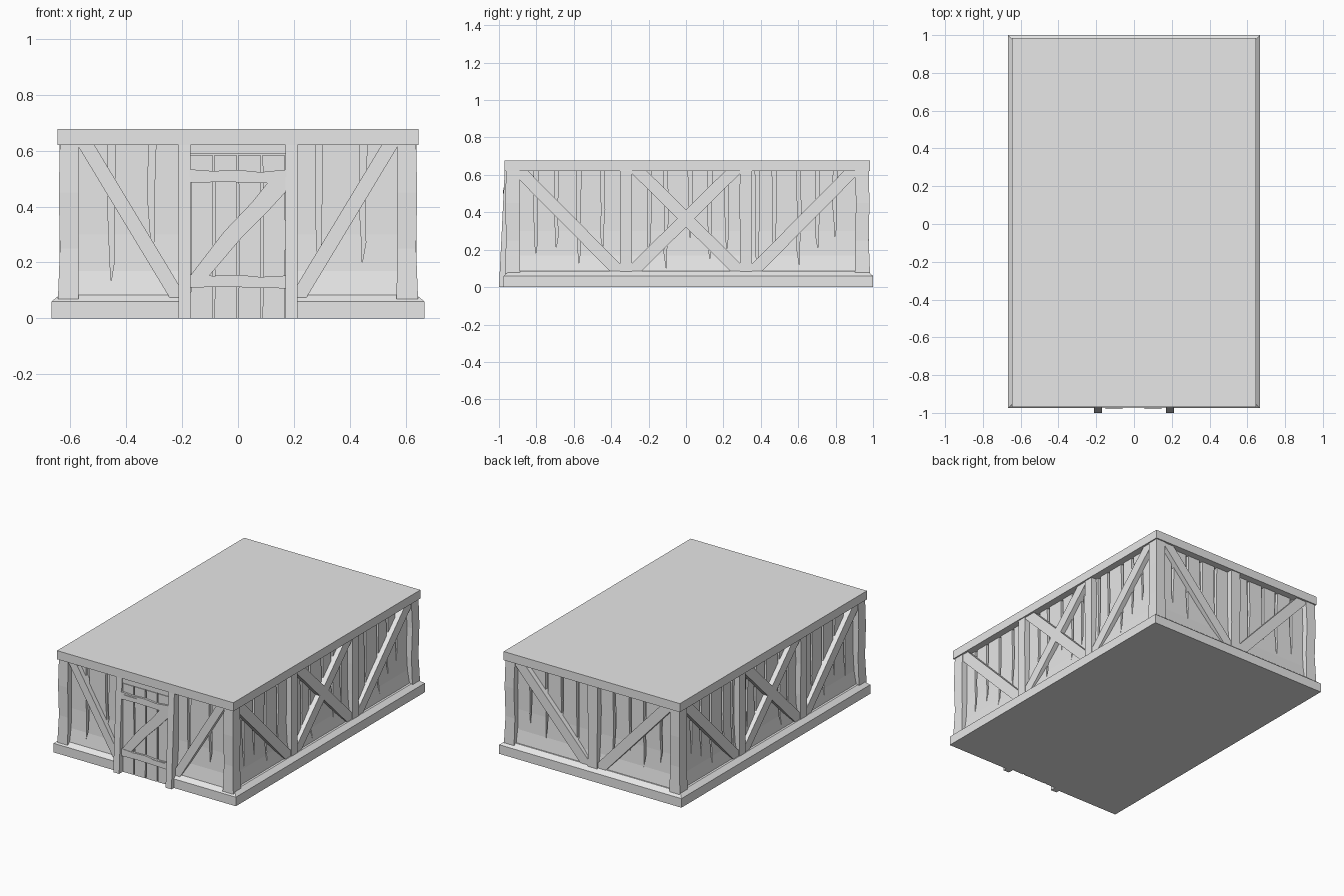
import bpy, bmesh, random
from math import hypot

random.seed(4)
if "Cube" in bpy.data.objects:
    bpy.data.objects.remove(bpy.data.objects["Cube"], do_unlink=True)

grey = bpy.data.materials.new("plain grey")
grey.use_nodes = True
grey.diffuse_color = (0.8, 0.8, 0.8, 1)
grey.node_tree.nodes["Principled BSDF"].inputs["Base Color"].default_value = (0.8, 0.8, 0.8, 1)

# Wall frames: u runs along the wall, o is the distance outward
WALLS = {
    "front": lambda u, o, z: (u, -o, z),
    "back": lambda u, o, z: (u, o, z),
    "left": lambda u, o, z: (o, u, z),
    "right": lambda u, o, z: (-o, u, z),
}
CORE = {"front": 0.925, "back": 0.94, "left": 0.6, "right": 0.6}
FACE = {"front": 0.957, "back": 0.972, "left": 0.632, "right": 0.632}
TOP, SILL = 0.63, 0.07


def finish(name, bm):
    bmesh.ops.recalc_face_normals(bm, faces=bm.faces)
    mesh = bpy.data.meshes.new(name)
    bm.to_mesh(mesh)
    bm.free()
    mesh.materials.append(grey)
    ob = bpy.data.objects.new(name, mesh)
    bpy.context.collection.objects.link(ob)
    return ob


def skin(bm, rings):
    """Closed solid through rings of equal point count."""
    rings = [[bm.verts.new(p) for p in r] for r in rings]
    n = len(rings[0])
    for a, b in zip(rings, rings[1:]):
        for i in range(n):
            j = (i + 1) % n
            bm.faces.new((a[i], a[j], b[j], b[i]))
    bm.faces.new(rings[0])
    bm.faces.new(rings[-1])


def plate(bm, wall, pts, inner, outer):
    """Outline on a wall, given thickness."""
    f = WALLS[wall]
    skin(bm, [[f(u, o, z) for u, z in pts] for o in (inner, outer)])


def rect(x0, x1, y0, y1, z):
    return [(x0, y0, z), (x1, y0, z), (x1, y1, z), (x0, y1, z)]


def stack(name, sections, cy):
    bm = bmesh.new()
    skin(bm, [rect(-hx, hx, cy - hy, cy + hy, z) for hx, hy, z in sections])
    return finish(name, bm)


def brace(bm, wall, a, b, width=0.066):
    """Diagonal timber with level-cut ends."""
    (u0, z0), (u1, z1) = a, b
    h = width / 2 * hypot(u1 - u0, z1 - z0) / abs(z1 - z0)
    plate(bm, wall, [(u0 - h, z0), (u0 + h, z0), (u1 + h, z1), (u1 - h, z1)],
          CORE[wall] - 0.02, FACE[wall])


def post(bm, wall, u, width, bottom):
    """Upright timber with slightly rough edges."""
    w = width / 2
    j = [random.uniform(-0.004, 0.004) for _ in range(4)]
    plate(bm, wall, [(u - w, bottom), (u + w, bottom), (u + w + j[0], 0.25), (u + w + j[1], 0.45),
                     (u + w, TOP), (u - w, TOP), (u - w + j[2], 0.45), (u - w + j[3], 0.25)],
          CORE[wall] - 0.02, FACE[wall] + 0.006)


def cut(ob, bm):
    cutter = finish("cutter", bm)
    cutter.hide_render = True
    mod = ob.modifiers.new("cut", "BOOLEAN")
    mod.operation, mod.solver, mod.object = "DIFFERENCE", "EXACT", cutter
    bpy.context.view_layer.objects.active = ob
    bpy.ops.object.modifier_apply(modifier=mod.name)
    bpy.data.objects.remove(cutter, do_unlink=True)


# Base with sloped rim and a door notch
base = stack("stone_base", [(0.667, 0.9875, 0), (0.667, 0.9875, 0.06), (0.637, 0.9575, 0.085)], 0.0125)
bm = bmesh.new()
plate(bm, "front", [(-0.19, -0.1), (0.19, -0.1), (0.19, 0.2), (-0.19, 0.2)], 0.945, 1.1)
cut(base, bm)

# Flat top slab
stack("top_slab", [(0.645, 0.9775, 0.62), (0.645, 0.9775, 0.677)], 0.0075)

# Plaster walls flared at the foot, with tapering cracks
walls = stack("plank_walls", [(0.622, 0.954, 0.05), (0.622, 0.954, 0.085), (0.607, 0.939, 0.17),
                              (0.6, 0.9325, 0.3), (0.6, 0.9325, 0.64)], 0.0075)
side = [(-0.8, 0.17), (-0.69, 0.2), (-0.57, 0.12), (-0.45, 0.2), (-0.2, 0.15), (-0.11, 0.1),
        (0.02, 0.25), (0.13, 0.14), (0.22, 0.2), (0.38, 0.1), (0.47, 0.17), (0.6, 0.12),
        (0.7, 0.2), (0.8, 0.26)]
cracks = {
    "front": [(-0.45, 0.13), (-0.305, 0.22), (0.29, 0.18), (0.45, 0.2)],
    "back": [(s * u, z) for s in (-1, 1) for u, z in ((0.13, 0.15), (0.25, 0.24), (0.36, 0.16), (0.48, 0.22))],
    "left": side,
    "right": side,
}
bm = bmesh.new()
for wall, marks in cracks.items():
    w = 0.014 if wall == "front" else 0.011
    for u, z in marks:
        k = random.uniform(-0.008, 0.008)
        mid = (z + TOP) / 2
        plate(bm, wall, [(u - w, 0.7), (u + w, 0.7), (u + w * 0.8 + k, mid), (u + w * 0.5, z + 0.07),
                         (u + k, z), (u - w * 0.6, z + 0.08), (u - w * 0.8 + k, mid)],
              CORE[wall] - 0.02, CORE[wall] + 0.06)
cut(walls, bm)

# Corner posts
bm = bmesh.new()
for sx in (-1, 1):
    for sy, yo in ((-1, 0.965), (1, 0.98)):
        rings = []
        for z, grow in ((SILL, 0.004), (0.25, -0.003), (0.45, 0.001), (TOP, -0.003)):
            j = random.uniform(-0.004, 0.004)
            rings.append(rect(sx * (0.57 + j), sx * (0.64 + grow), sy * (yo - 0.075 + j), sy * (yo + grow), z))
        skin(bm, rings)
finish("corner_posts", bm)

# Side framing: two posts, outer braces and a crossed middle bay
for wall in ("left", "right"):
    bm = bmesh.new()
    for s in (-1, 1):
        post(bm, wall, s * 0.32, 0.064, SILL)
        brace(bm, wall, (s * 0.355, 0.08), (s * 0.9, TOP))
        brace(bm, wall, (-s * 0.3, 0.07), (s * 0.265, TOP))
    finish(wall + "_framing", bm)

# Back framing
bm = bmesh.new()
post(bm, "back", 0, 0.07, SILL)
for s in (-1, 1):
    brace(bm, "back", (s * 0.045, 0.08), (s * 0.55, TOP))
finish("back_framing", bm)

# Front braces
bm = bmesh.new()
for s in (-1, 1):
    brace(bm, "front", (s * 0.215, 0.075), (s * 0.55, TOP), 0.052)
finish("front_braces", bm)

# Door posts leaning outward at the foot
bm = bmesh.new()
for s in (-1, 1):
    skin(bm, [rect(s * 0.17, s * 0.213, -o, -0.92, z) for z, o in ((0, 1.0), (0.3, 0.985), (TOP, 0.969))])
finish("door_posts", bm)

# Door lintel
bm = bmesh.new()
plate(bm, "front", [(-0.18, 0.588), (0.18, 0.588), (0.18, TOP), (-0.18, TOP)], 0.91, 0.963)
finish("door_lintel", bm)

# Door planks over a recessed backing
bm = bmesh.new()
plate(bm, "front", [(-0.175, 0), (0.175, 0), (0.175, 0.6), (-0.175, 0.6)], 0.91, 0.951)
for i in range(4):
    a, b = -0.17 + i * 0.086, -0.17 + i * 0.086 + 0.078
    j = random.uniform(-0.004, 0.004)
    plate(bm, "front", [(a, 0), (b, 0), (b + j, 0.3), (b, 0.585), (a, 0.585), (a + j, 0.3)], 0.94, 0.962)
finish("door_planks", bm)

# Door rails and diagonal
bm = bmesh.new()
for z, s in ((0.485, 1), (0.11, -1)):
    plate(bm, "front", [(-0.173, z), (-0.05, z + 0.003), (0.173, z - 0.003), (0.173, z + 0.045 + s * 0.002),
                        (0.08, z + 0.038), (0, z + 0.046), (-0.09, z + 0.042), (-0.173, z + 0.048)],
          0.955, 0.975)
plate(bm, "front", [(-0.173, 0.15), (-0.105, 0.15), (0.01, 0.285), (0.1, 0.375), (0.173, 0.455),
                    (0.173, 0.49), (0.11, 0.49), (0.05, 0.415), (-0.05, 0.31)], 0.955, 0.972)
finish("door_bracing", bm)

# Small chips on the rails
bm = bmesh.new()
for u, z in ((-0.105, 0.51), (0.1, 0.138)):
    plate(bm, "front", [(u - 0.045, z + 0.01), (u, z - 0.01), (u + 0.045, z + 0.008)], 0.972, 0.979)
finish("rail_chips", bm)
